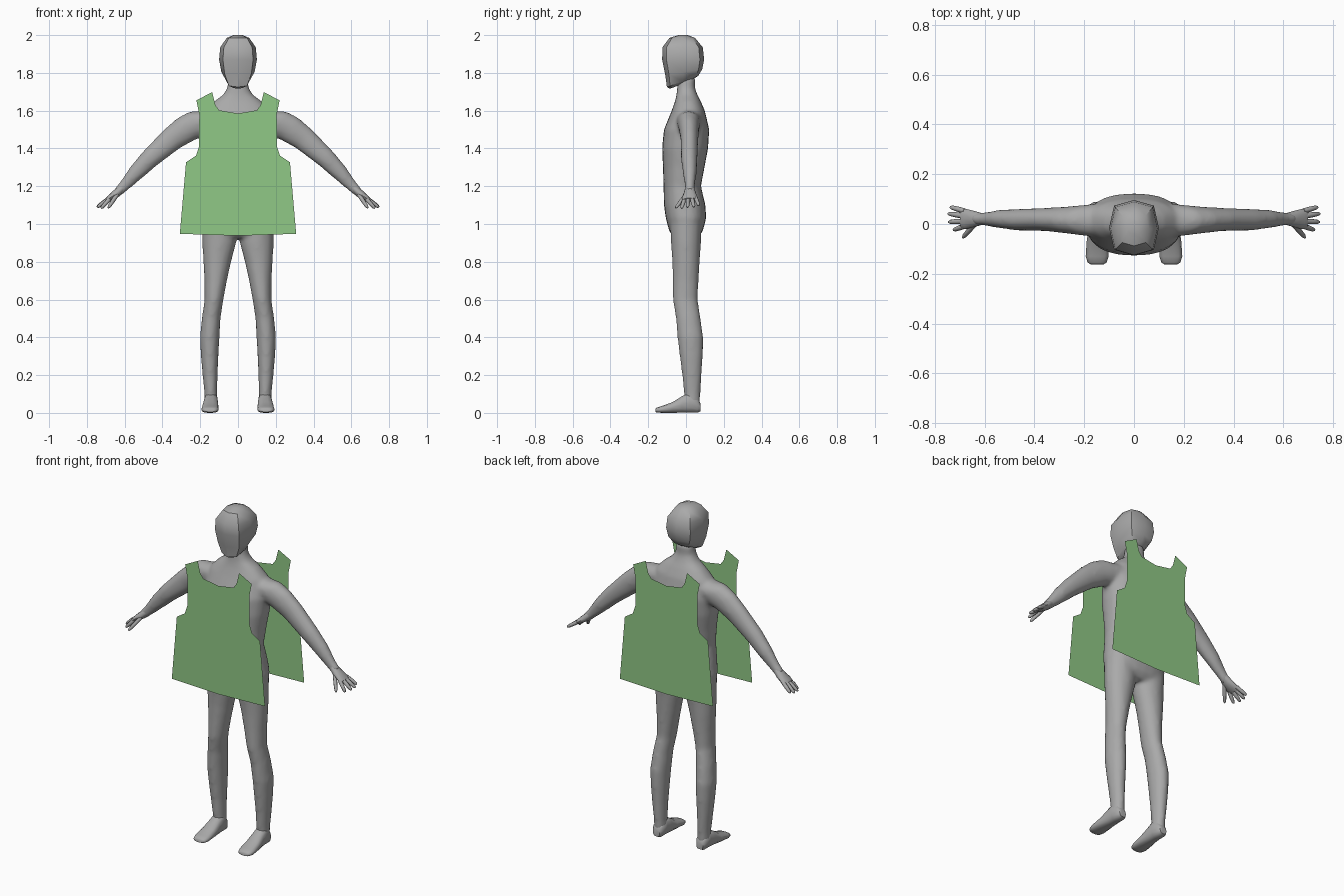
import bpy, bmesh, math
from mathutils import Vector


def material(name, rgb):
    m = bpy.data.materials.new(name)
    m.diffuse_color = (*rgb, 1)
    return m


GREY = material("body grey", (0.40, 0.40, 0.40))
GREEN = material("cloth green", (0.28, 0.58, 0.24))
X, Y, Z = Vector((1, 0, 0)), Vector((0, 1, 0)), Vector((0, 0, 1))


def loft(bm, rings, u, v, sides=16, square=1.0, slopes=None):
    """Skin through rings of (centre, radius along u, radius along v)."""
    loops = []
    for i, (c, a, b) in enumerate(rings):
        ring = []
        for k in range(sides):
            t = 2 * math.pi * k / sides
            ct, st = math.cos(t), math.sin(t)
            ct = math.copysign(abs(ct) ** square, ct)
            st = math.copysign(abs(st) ** square, st)
            p = Vector(c) + u * a * ct + v * b * st
            if slopes:
                p.z += slopes[i] * b * st
            ring.append(bm.verts.new(p))
        loops.append(ring)
    for r, s in zip(loops, loops[1:]):
        for k in range(sides):
            n = (k + 1) % sides
            bm.faces.new((r[k], r[n], s[n], s[k]))
    bm.faces.new(loops[0])
    bm.faces.new(loops[-1][::-1])


def finish(name, bm, mat, angle=50):
    bmesh.ops.recalc_face_normals(bm, faces=bm.faces)
    me = bpy.data.meshes.new(name)
    bm.to_mesh(me)
    bm.free()
    ob = bpy.data.objects.new(name, me)
    bpy.context.collection.objects.link(ob)
    me.materials.append(mat)
    bpy.ops.object.select_all(action='DESELECT')
    ob.select_set(True)
    bpy.context.view_layer.objects.active = ob
    if angle:
        bpy.ops.object.shade_smooth_by_angle(angle=math.radians(angle))
    return ob


# Torso with neck: (z, y, half width, half depth)
TORSO = [(1.78, .005, .05, .045), (1.72, .0, .057, .047), (1.685, .005, .078, .055),
         (1.65, .01, .125, .068), (1.60, .012, .175, .088), (1.50, .003, .195, .120),
         (1.40, -.005, .19, .122), (1.30, -.012, .175, .110), (1.20, -.02, .165, .099),
         (1.10, -.007, .18, .110), (1.03, .0, .19, .107), (.96, .0, .18, .088),
         (.925, .0, .12, .06)]
# Leg: (z, x, y, half width, half depth)
LEG = [(1.02, .10, .0, .088, .085), (.90, .099, .0, .090, .080), (.80, .110, .0, .074, .073),
       (.70, .118, -.002, .060, .069), (.60, .127, -.004, .050, .066), (.50, .142, .012, .050, .066),
       (.40, .150, .023, .052, .069), (.30, .150, .028, .047, .062), (.20, .148, .031, .040, .052),
       (.10, .144, .033, .034, .044), (.04, .143, .033, .034, .042)]
# Arm: (x, y, z, radius across, radius in depth)
ARM = [(.12, .015, 1.55, .07, .07), (.20, .015, 1.535, .084, .062), (.27, .016, 1.505, .077, .054),
       (.35, .018, 1.45, .066, .047), (.465, .017, 1.348, .053, .044), (.54, .02, 1.272, .044, .037),
       (.60, .02, 1.205, .031, .027), (.635, .02, 1.17, .027, .025)]

# Blend torso, arms and legs into one smooth skin
bm = bmesh.new()
loft(bm, [((0, y, z), a, b) for z, y, a, b in TORSO], X, Y, 24, .85)
for s in (-1, 1):
    loft(bm, [((s * x, y, z), a, b) for z, x, y, a, b in LEG], X, Y)
    loft(bm, [((s * x, y, z), a, b) for x, y, z, a, b in ARM],
         Vector((s * .7, 0, .714)), Y)
body = finish("body", bm, GREY, None)
rm = body.modifiers.new("blend", 'REMESH')
rm.mode, rm.voxel_size, rm.use_smooth_shade = 'VOXEL', .011, True
sm = body.modifiers.new("soften", 'SMOOTH')
sm.factor, sm.iterations = .5, 8

# Faceted head: (y, z, half width, half depth, tilt)
HEAD = [(-.015, 2.0, .025, .025, 0), (-.02, 1.985, .06, .068, 0), (-.018, 1.935, .094, .107, 0),
        (-.015, 1.87, .10, .111, 0), (-.012, 1.805, .088, .098, .15),
        (-.018, 1.755, .060, .083, .36), (-.03, 1.737, .03, .055, .38)]
bm = bmesh.new()
loft(bm, [((0, y, z), a, b) for y, z, a, b, t in HEAD], X, Y, 8, .65,
     [h[4] for h in HEAD])
finish("head", bm, GREY, 35)

# Feet: (y, x, z, half width, half height)
FOOT = [(.076, .143, .03, .022, .022), (.06, .143, .04, .033, .04), (.02, .143, .055, .037, .055),
        (-.02, .144, .045, .039, .045), (-.07, .146, .029, .044, .029),
        (-.13, .148, .018, .046, .018), (-.155, .148, .015, .038, .013),
        (-.162, .148, .013, .026, .008)]
bm = bmesh.new()
for s in (-1, 1):
    loft(bm, [((s * x, y, z), a, b) for y, x, z, a, b in FOOT], X, Z, 14, .8)
finish("feet", bm, GREY)

# Hands: palm, four fingers and a thumb
PALM = [(.605, .02, 1.198, .022, .022), (.64, .02, 1.165, .022, .032),
        (.675, .02, 1.14, .017, .041), (.692, .022, 1.128, .012, .040)]
FINGERS = [((.68, .052, 1.137), (.738, .068, 1.098)), ((.685, .032, 1.135), (.747, .042, 1.09)),
           ((.685, .011, 1.133), (.745, .008, 1.088)), ((.68, -.008, 1.132), (.725, -.024, 1.083)),
           ((.64, .0, 1.155), (.687, -.055, 1.085))]
bm = bmesh.new()
for s in (-1, 1):
    loft(bm, [((s * x, y, z), a, b) for x, y, z, a, b in PALM],
         Vector((s * .6, 0, .8)), Y, 12)
    for p, q in FINGERS:
        p, q = (Vector((s * w[0], w[1], w[2])) for w in (p, q))
        d = (q - p).normalized()
        u = d.cross(Y).normalized()
        rings = [(p.lerp(q, t), r, r) for t, r in ((0, .011), (.5, .0105), (.88, .0085), (1, .004))]
        loft(bm, rings, u, d.cross(u), 8)
finish("hands", bm, GREY)

# Flat garment panels, front and back: right half of the outline as (x, z)
HALF = [(.308, .948), (.275, 1.327), (.222, 1.362), (.206, 1.41), (.205, 1.58),
        (.22, 1.655), (.137, 1.698), (.12, 1.63), (.10, 1.602)]
outline = [(0, .938)] + HALF + [(0, 1.585)] + [(-x, z) for x, z in reversed(HALF)]
for name, y in (("front_panel", -.185), ("back_panel", .185)):
    bm = bmesh.new()
    bm.faces.new([bm.verts.new((x, y, z)) for x, z in outline])
    if y > 0:
        bmesh.ops.reverse_faces(bm, faces=bm.faces)
    me = bpy.data.meshes.new(name)
    bm.to_mesh(me)
    bm.free()
    me.materials.append(GREEN)
    bpy.context.collection.objects.link(bpy.data.objects.new(name, me))
